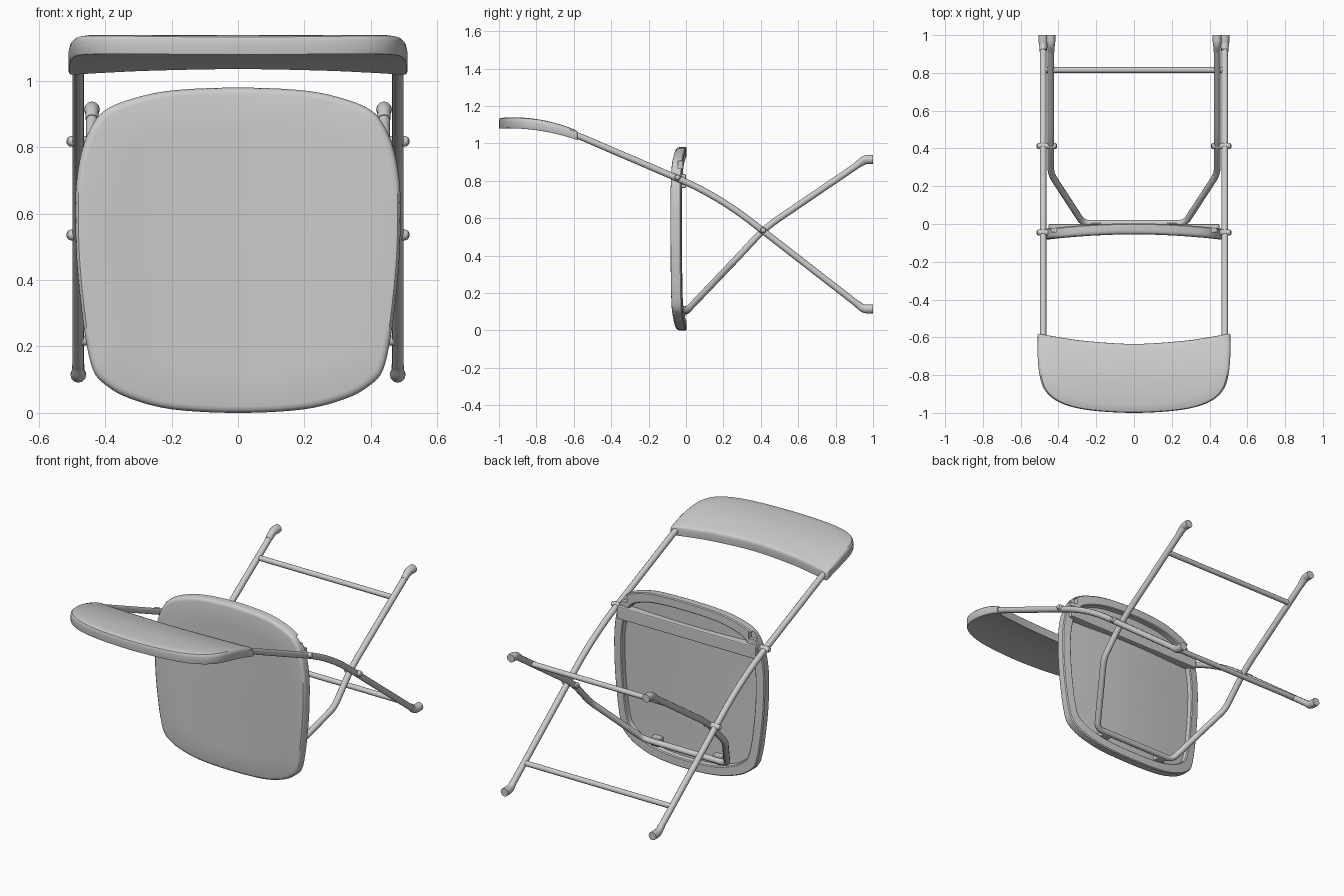
import bpy, bmesh, math
from mathutils import Vector

if "Cube" in bpy.data.objects:
    bpy.data.objects.remove(bpy.data.objects["Cube"])


def activate(ob):
    bpy.ops.object.select_all(action='DESELECT')
    ob.select_set(True)
    bpy.context.view_layer.objects.active = ob


def smooth(ob, angle=35):
    activate(ob)
    bpy.ops.object.shade_smooth_by_angle(angle=math.radians(angle))
    return ob


def new_object(name, data):
    ob = bpy.data.objects.new(name, data)
    bpy.context.collection.objects.link(ob)
    return ob


def closed_outline(half, n=5):
    """Mirror a half outline (centre to centre) and smooth it as a closed loop."""
    pts = half + [(-x, y) for x, y in reversed(half[1:-1])]
    pts = [Vector(p) for p in pts]
    out = []
    for i in range(len(pts)):
        a, b, c, d = (pts[(i + k) % len(pts)] for k in (-1, 0, 1, 2))
        for j in range(n):
            t = j / n
            out.append(0.5 * (2 * b + (c - a) * t + (2 * a - 5 * b + 4 * c - d) * t * t
                              + (3 * b - a - 3 * c + d) * t ** 3))
    return out


def ring_solid(name, outline, centre, rings, place):
    """Closed solid from concentric scaled outlines, each with its own depth function."""
    bm = bmesh.new()
    c = Vector(centre)
    loops = []
    for s, depth in rings:
        pts = [c] if s == 0 else [c + (p - c) * s for p in outline]
        loops.append([bm.verts.new(place(p.x, p.y, depth(p.x, p.y))) for p in pts])
    n = len(outline)
    for a, b in zip(loops, loops[1:]):
        for i in range(n):
            j = (i + 1) % n
            if len(a) == 1:
                bm.faces.new((a[0], b[i], b[j]))
            elif len(b) == 1:
                bm.faces.new((a[i], a[j], b[0]))
            else:
                bm.faces.new((a[i], a[j], b[j], b[i]))
    bmesh.ops.recalc_face_normals(bm, faces=bm.faces)
    me = bpy.data.meshes.new(name)
    bm.to_mesh(me)
    bm.free()
    return new_object(name, me)


def fillet(points, cuts, n=8):
    """Round the corners of a path; cuts gives the trimmed length at each inner point."""
    P = [Vector(p) for p in points]
    out = [P[0]]
    for i in range(1, len(P) - 1):
        a = P[i] + (P[i - 1] - P[i]).normalized() * cuts[i - 1]
        b = P[i] + (P[i + 1] - P[i]).normalized() * cuts[i - 1]
        out += [a.lerp(P[i], k / n).lerp(P[i].lerp(b, k / n), k / n) for k in range(n + 1)]
    return out + [P[-1]]


def tube(name, pts, r, radii=None):
    cu = bpy.data.curves.new(name, 'CURVE')
    cu.dimensions = '3D'
    cu.bevel_depth = r
    cu.bevel_resolution = 4
    cu.use_fill_caps = True
    sp = cu.splines.new('POLY')
    sp.points.add(len(pts) - 1)
    for i, p in enumerate(pts):
        sp.points[i].co = (*p, 1)
        sp.points[i].radius = radii[i] if radii else 1
    ob = new_object(name, cu)
    activate(ob)
    bpy.ops.object.convert(target='MESH')
    return smooth(bpy.context.object)


def box(name, lo, hi, bevel=0):
    bpy.ops.mesh.primitive_cube_add(size=1, location=[(a + b) / 2 for a, b in zip(lo, hi)])
    ob = bpy.context.object
    ob.name = name
    ob.scale = [b - a for a, b in zip(lo, hi)]
    bpy.ops.object.transform_apply(location=False, rotation=False, scale=True)
    if bevel:
        m = ob.modifiers.new('bevel', 'BEVEL')
        m.width, m.segments = bevel, 2
    return ob


# Seat: curved shell with a raised rim and a recessed back
seat_half = [(0, .98), (.2, .971), (.32, .946), (.40, .912), (.44, .865), (.47, .79),
             (.486, .7), (.49, .6), (.485, .45), (.47, .3), (.455, .2), (.435, .125),
             (.40, .085), (.33, .045), (.2, .011), (0, 0)]


def bowed(y):
    return lambda x, z: y - 0.13 * x * x


seat_rings = [(0, bowed(-.055)), (.25, bowed(-.055)), (.5, bowed(-.055)), (.75, bowed(-.055)),
              (.96, bowed(-.055)), (.982, bowed(-.052)), (.995, bowed(-.045)), (1, bowed(-.034)),
              (1, bowed(-.002)), (.99, bowed(.003)), (.90, bowed(.003)), (.89, bowed(-.002)),
              (.885, bowed(-.028)), (.75, bowed(-.03)), (.5, bowed(-.03)), (.25, bowed(-.03)),
              (0, bowed(-.03))]
seat = ring_solid('seat', closed_outline(seat_half), (0, .49), seat_rings,
                  lambda x, z, d: (x, d, z))
# Notches in the upper corners of the rim
for s in (-1, 1):
    cutter = box('notch_cutter', (s * .45 - .055, -.042, .865), (s * .45 + .055, .05, .905))
    cutter.hide_render = True
    m = seat.modifiers.new('notch', 'BOOLEAN')
    m.operation, m.object, m.solver = 'DIFFERENCE', cutter, 'EXACT'
    activate(seat)
    bpy.ops.object.modifier_apply(modifier=m.name)
    bpy.data.objects.remove(cutter)
smooth(seat)

# Channel across the back of the seat and clips for the rear leg bar
box('seat_channel', (-.452, -.05, .762), (.452, 0, .835), .006)
for s in (-1, 1):
    box('seat_clip', (s * .2 - .03, -.04, .08), (s * .2 + .03, .004, .13), .006)

# Backrest: arched slab with a concave lower edge
back_half = [(0, -1), (.2, -.99), (.33, -.968), (.42, -.93), (.475, -.875), (.5, -.8),
             (.51, -.7), (.511, -.605), (.508, -.583), (.49, -.583), (.4, -.599),
             (.25, -.62), (0, -.635)]


def top(drop):
    return lambda x, y: 1.139 - drop - .62 * (y + .92) ** 2


def under(rise):
    return lambda x, y: 1.081 + rise - .46 * (y + .95) ** 2


back_rings = [(0, top(0)), (.3, top(0)), (.6, top(0)), (.8, top(0)), (.95, top(0)),
              (.982, top(.003)), (.996, top(.01)), (1, top(.02)), (1, under(.007)),
              (.993, under(0)), (.8, under(0)), (.6, under(0)), (.3, under(0)), (0, under(0))]
smooth(ring_solid('backrest', closed_outline(back_half), (0, -.8), back_rings,
                  lambda x, y, d: (x, y, d)))

# Outer frame tubes carrying the backrest
R = .0175
for s in (-1, 1):
    x = s * .481
    tube('outer_leg', fillet([(x, -.75, 1.09), (x, -.59, 1.047), (x, .168, .721),
                              (x, .94, .122), (x, .99, .115)], [.06, .22, .03]), R)
    tube('outer_foot', fillet([(x, .915, .143), (x, .945, .115), (x, 1, .115)], [.022]), .024,
         [.8] + [.8 + .2 * k / 8 for k in range(9)] + [1])

# Inner U-shaped frame
side = [(.44, .99, .915), (.44, .94, .9), (.44, .425, .55), (.44, .265, .378), (.27, .004, .105)]
tube('inner_leg', fillet(side + [(-x, y, z) for x, y, z in reversed(side)],
                         [.03, .09, .04, .04, .04, .04, .09, .03]), R)
for s in (-1, 1):
    x = s * .44
    tube('inner_foot', fillet([(x, .915, .884), (x, .95, .914), (x, 1, .914)], [.022]), .024,
         [.8] + [.8 + .2 * k / 8 for k in range(9)] + [1])

# Crossbars between the legs
tube('outer_crossbar', [(-.48, .815, .218), (.48, .815, .218)], .015)
tube('inner_crossbar', [(-.44, .815, .813), (.44, .815, .813)], .015)

# Pivot pins with rounded heads
for s in (-1, 1):
    for y, z, x0 in ((-.045, .818, .43), (.413, .536, .408)):
        xs = [x0, x0 + .006, .504, .512, .516]
        tube('pivot_pin', [(s * x, y, z) for x in xs], .016, [.6, 1, 1, .8, .35])
